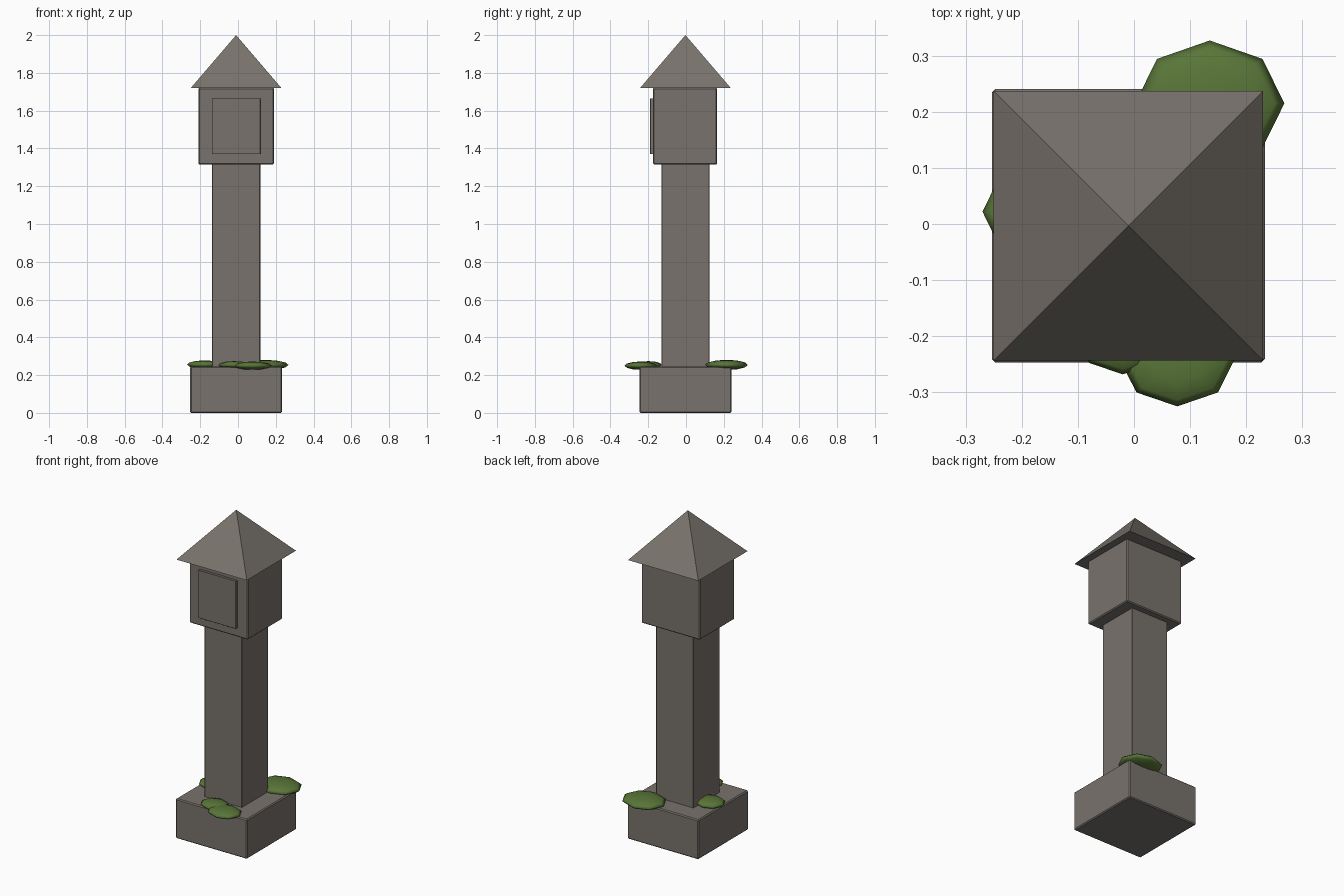
import bpy, math

if "Cube" in bpy.data.objects:
    bpy.data.objects.remove(bpy.data.objects["Cube"])


def make_material(name, colour):
    mat = bpy.data.materials.new(name)
    mat.use_nodes = True
    mat.diffuse_color = (*colour, 1)
    bsdf = mat.node_tree.nodes["Principled BSDF"]
    bsdf.inputs["Base Color"].default_value = (*colour, 1)
    bsdf.inputs["Roughness"].default_value = 0.9
    return mat


STONE = make_material("warm grey stone", (0.19, 0.17, 0.152))
MOSS = make_material("moss green", (0.10, 0.18, 0.04))
CX, CY = -0.01, -0.003   # axis of the tower


def finish(name, mat):
    obj = bpy.context.object
    obj.name = name
    obj.data.materials.append(mat)
    bpy.ops.object.transform_apply(location=False, rotation=True, scale=True)
    return obj


def block(name, width, depth, bottom, top, y=CY, bevel=0.006):
    bpy.ops.mesh.primitive_cube_add(size=1, location=(CX, y, (bottom + top) / 2))
    bpy.context.object.scale = (width, depth, top - bottom)
    obj = finish(name, STONE)
    mod = obj.modifiers.new("worn edges", "BEVEL")
    mod.width = bevel
    mod.segments = 1
    return obj


def moss(name, x, y, z, rx, ry, rz):
    bpy.ops.mesh.primitive_uv_sphere_add(segments=8, ring_count=6, radius=1,
                                         location=(x, y, z))
    bpy.context.object.scale = (rx, ry, rz)
    finish(name, MOSS)
    bpy.ops.object.shade_smooth()


# Stone tower
block("base", 0.487, 0.487, 0, 0.245)
block("column", 0.256, 0.256, 0.24, 1.32, bevel=0.003)
block("head", 0.40, 0.34, 1.315, 1.722, y=-0.005)
block("front_panel", 0.256, 0.02, 1.37, 1.665, y=-0.18, bevel=0.001)

# Pyramid roof
bpy.ops.mesh.primitive_cone_add(vertices=4, radius1=0.24 * math.sqrt(2), radius2=0,
                                depth=0.28, location=(CX, CY, 1.86),
                                rotation=(0, 0, math.pi / 4))
finish("roof", STONE)

# Moss clumps on the base ledge
moss("moss_back", 0.135, 0.215, 0.254, 0.133, 0.112, 0.027)
moss("moss_front", 0.077, -0.24, 0.25, 0.103, 0.085, 0.022)
moss("moss_front_small", -0.02, -0.198, 0.254, 0.085, 0.07, 0.02)
moss("moss_side", -0.176, 0.022, 0.256, 0.094, 0.08, 0.022)
